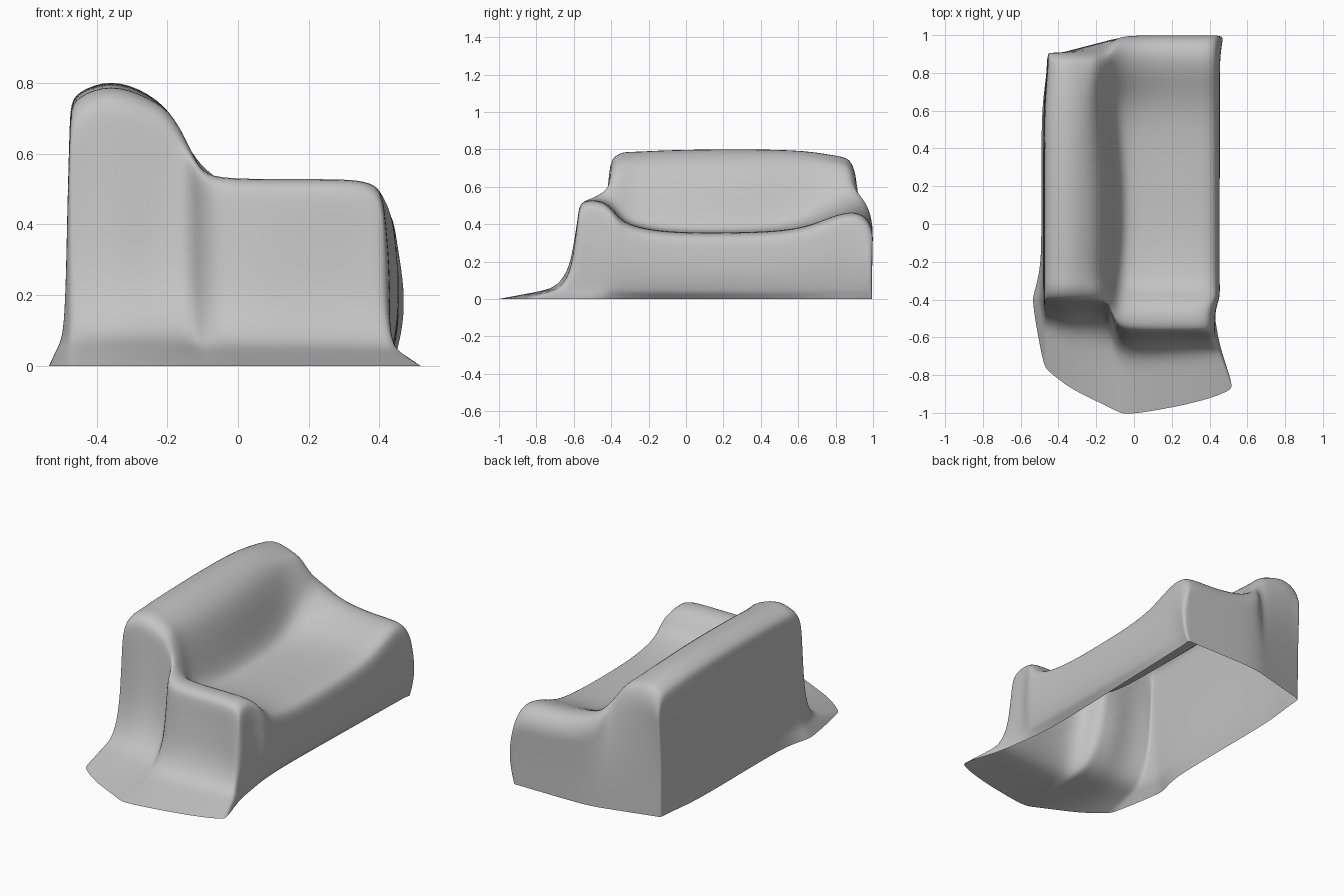
import bpy
import bmesh
import math

cube = bpy.data.objects.get("Cube")
if cube:
    bpy.data.objects.remove(cube, do_unlink=True)

# One soft grey cloth colour
grey = bpy.data.materials.new("soft_grey_cloth")
grey.use_nodes = True
colour = (0.55, 0.55, 0.55, 1)
grey.diffuse_color = colour
shader = next(n for n in grey.node_tree.nodes if n.type == 'BSDF_PRINCIPLED')
shader.inputs["Base Color"].default_value = colour
shader.inputs["Roughness"].default_value = 0.8

# Lengthwise stations: backrest y, backrest z, seat y, seat z
ROWS = [
    (-0.41, 0.68, -0.575, 0.47), (-0.40, 0.75, -0.56, 0.53),
    (-0.36, 0.78, -0.45, 0.53), (-0.32, 0.79, -0.39, 0.48),
    (-0.27, 0.79, -0.34, 0.41), (-0.18, 0.795, -0.22, 0.375),
    (-0.05, 0.80, -0.05, 0.355), (0.25, 0.805, 0.25, 0.355),
    (0.60, 0.80, 0.60, 0.365), (0.74, 0.78, 0.77, 0.44),
    (0.83, 0.765, 0.89, 0.475), (0.88, 0.75, 0.97, 0.44),
    (0.91, 0.67, 1.0, 0.37),
]
# Crosswise stations: x, share of backrest height, share of backrest depth,
# lift, extra height at the far end
COLS = [
    (-0.475, 1, 1, -0.07, 0), (-0.46, 1, 1, -0.03, 0), (-0.36, 1, 1, 0.01, 0),
    (-0.25, 1, 1, -0.03, 0), (-0.20, 0.75, 1, 0, 0.1), (-0.14, 0.25, 0.9, 0, 0.3),
    (-0.10, 0.04, 0.1, 0, 0.28), (0.0, 0, 0, 0, 0.1), (0.2, 0, 0, 0, 0),
    (0.36, 0, 0, 0, 0), (0.42, 0, 0, -0.015, 0), (0.44, 0, 0, -0.05, 0),
]
# Falling cloth: share of height, share of spread at the hem
FALL = [(0.85, 0.02), (0.6, 0.06), (0.38, 0.11), (0.2, 0.22),
        (0.11, 0.36), (0.07, 0.6), (0, 1)]
# Front hem outline
HEM = [(-0.5, -0.72), (-0.42, -0.83), (-0.05, -1.01),
       (0.2, -0.98), (0.48, -0.9), (0.53, -0.86)]
NX, NY = len(COLS), len(ROWS)


def hem_y(x):
    for (a, ya), (b, yb) in zip(HEM, HEM[1:]):
        if x <= b:
            return ya + (yb - ya) * (x - a) / (b - a)
    return HEM[-1][1]


def far_end(y):
    return min(1, max(0, (y - 0.6) / 0.25))


def top_point(i, j):
    x, height, depth, lift, extra = COLS[i]
    by, bz, sy, sz = ROWS[j]
    y = sy + (by - sy) * depth
    z = sz + (bz - sz) * (height + extra * far_end(y)) + lift
    if x > 0.3 and y < -0.4:
        x -= 0.03
    elif 4 <= i <= 6:
        # Backrest leans further over the middle of the seat
        x += 0.045 * max(0, 1 - ((y - 0.1) / 0.6) ** 2)
    elif i < 2:
        x += 0.02 * far_end(y)
    return x, y, z


def hem_point(i, j):
    x, y, z = top_point(i, j)
    if j == 0:
        hx = -0.48 + (x + 0.475) * 1.14
        return hx, hem_y(hx)
    if j == NY - 1:
        return x, min(0.995, 0.89 + 0.26 * (x + 0.45))
    if i == 0:
        flare = 0.05 * math.exp(-((y + 0.42) / 0.15) ** 2)
        return -0.49 - flare + 0.03 * far_end(y), y - 0.02
    front = max(0, -0.3 - y)
    return 0.40 + 0.2 * front + 0.03 * max(0, y), y - 0.35 * front


bm = bmesh.new()
grid = [[bm.verts.new(top_point(i, j)) for i in range(NX)] for j in range(NY)]

# Draped top of seat, arm and backrest
for j in range(NY - 1):
    for i in range(NX - 1):
        bm.faces.new((grid[j][i], grid[j][i + 1], grid[j + 1][i + 1], grid[j + 1][i]))

# Hanging sides, open underneath
loop = [(i, 0) for i in range(NX - 1)]
loop += [(NX - 1, j) for j in range(NY - 1)]
loop += [(i, NY - 1) for i in range(NX - 1, 0, -1)]
loop += [(0, j) for j in range(NY - 1, 0, -1)]
ring = [grid[j][i] for i, j in loop]
for high, spread in FALL:
    lower = []
    swell = math.sin(math.pi * high)
    for i, j in loop:
        x, y, z = top_point(i, j)
        hx, hy = hem_point(i, j)
        # The far end fills out soon below its rim
        share = 1 - high ** 3 if j == NY - 1 else spread
        px, py = x + (hx - x) * share, y + (hy - y) * share
        if i == NX - 1 and j > 0:
            px += swell * (0.018 + 0.015 * (j >= NY - 2))
        elif i == 0 and 0 < j < NY - 1:
            px -= swell * 0.005
        elif j == 0 and 0 < i < NX - 1:
            # Soft vertical folds
            py += 0.01 * math.sin(i * 2.4) * swell
        lower.append(bm.verts.new((px, py, z * high)))
    for k in range(len(ring)):
        n = (k + 1) % len(ring)
        bm.faces.new((ring[k], lower[k], lower[n], ring[n]))
    ring = lower

for face in bm.faces:
    face.smooth = True
mesh = bpy.data.meshes.new("draped_sofa")
bm.to_mesh(mesh)
bm.free()
mesh.materials.append(grey)
sofa = bpy.data.objects.new("draped_sofa", mesh)
bpy.context.collection.objects.link(sofa)
soften = sofa.modifiers.new("soften", 'SUBSURF')
soften.levels = 2
soften.render_levels = 2
